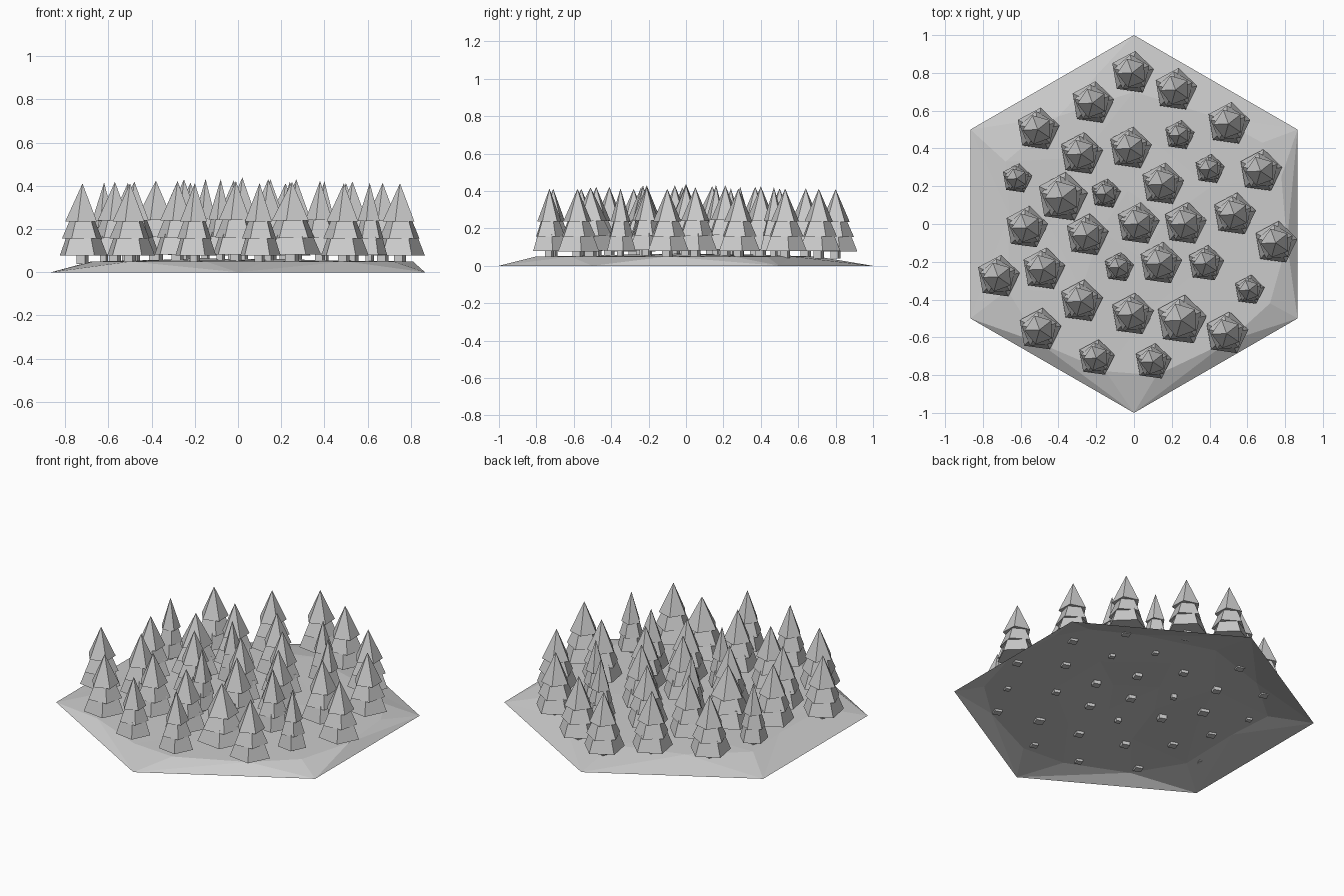
import bpy, bmesh
from math import sin, cos, radians, pi
from mathutils import Vector
from mathutils.geometry import delaunay_2d_cdt

if "Cube" in bpy.data.objects:
    bpy.data.objects.remove(bpy.data.objects["Cube"])


def finish(bm, name):
    mesh = bpy.data.meshes.new(name)
    bm.to_mesh(mesh)
    bm.free()
    ob = bpy.data.objects.new(name, mesh)
    bpy.context.collection.objects.link(ob)
    return ob


# Hexagonal ground: open shell, rim on z = 0, raised irregular plateau
rim = [(cos(radians(30 + 60 * i)), sin(radians(30 + 60 * i))) for i in range(6)]
plateau = [(0.78, 0.25), (0.81, -0.1), (0.72, -0.42), (0.5, -0.62), (0.12, -0.8),
           (-0.15, -0.78), (-0.5, -0.63), (-0.67, -0.35), (-0.66, 0.05),
           (-0.68, 0.33), (-0.4, 0.57), (0.0, 0.70), (0.42, 0.57), (0.68, 0.43)]
pts = [Vector(p) for p in rim + plateau]
heights = [0.0] * 6 + [0.05] * len(plateau)
for count, rad, z in ((7, 0.45, 0.055), (4, 0.18, 0.062)):
    for i in range(count):
        a = 2 * pi * i / count + rad
        pts.append(Vector((rad * cos(a), rad * sin(a))))
        heights.append(z + 0.005 * sin(3.7 * i))
edges = [(i, (i + 1) % 6) for i in range(6)]
verts, _, faces, origin, _, _ = delaunay_2d_cdt(pts, edges, [], 1, 1e-5)
bm = bmesh.new()
bv = [bm.verts.new((v.x, v.y, heights[o[0]])) for v, o in zip(verts, origin)]
for f in faces:
    bm.faces.new([bv[i] for i in f])
bmesh.ops.recalc_face_normals(bm, faces=bm.faces)
if sum(f.normal.z for f in bm.faces) < 0:
    bmesh.ops.reverse_faces(bm, faces=bm.faces)
finish(bm, "hex_ground")


def ring(bm, x, y, z, r, turn, sides):
    return [bm.verts.new((x + r * cos(turn + 2 * pi * i / sides),
                          y + r * sin(turn + 2 * pi * i / sides), z)) for i in range(sides)]


def frustum(bm, x, y, z0, z1, r0, r1, turn, sides=5):
    low = ring(bm, x, y, z0, r0, turn, sides)
    bm.faces.new(low[::-1])
    if r1 == 0:
        high = [bm.verts.new((x, y, z1))]
    else:
        high = ring(bm, x, y, z1, r1, turn, sides)
        bm.faces.new(high)
    for i in range(sides):
        j = (i + 1) % sides
        top = [high[0]] if r1 == 0 else [high[j], high[i]]
        bm.faces.new([low[i], low[j]] + top)


# Tree: square trunk and three stacked five-sided tiers
def tree(x, y, s, n):
    d = Vector((x, y)).length
    lift = 0.03 * max(0.0, 1 - d / 0.8)
    bm = bmesh.new()
    frustum(bm, x, y, 0.038, 0.10 + lift, 0.03 * s, 0.03 * s, radians(25), 4)
    for z0, z1, r0, r1, turn in ((0.077, 0.165, 0.117, 0.082, 82),
                                 (0.155, 0.245, 0.098, 0.058, 95),
                                 (0.235, 0.41, 0.08, 0.0, 110)):
        frustum(bm, x, y, z0 + lift * 0.5, z1 + lift, r0 * s, r1 * s, radians(turn))
    finish(bm, f"tree_{n:02d}")


# Tree positions by radius class
groves = {
    1.0: [(-0.01, 0.80), (0.22, 0.71), (-0.22, 0.64), (-0.51, 0.50), (0.50, 0.53),
          (-0.02, 0.40), (0.67, 0.28), (0.15, 0.21), (-0.57, -0.02), (0.02, 0.0),
          (0.27, 0.0), (0.53, 0.05), (-0.25, -0.06), (0.75, -0.10), (-0.72, -0.28),
          (-0.48, -0.24), (0.14, -0.21), (-0.28, -0.41), (-0.01, -0.48),
          (0.49, -0.58), (-0.50, -0.56), (-0.28, 0.37)],
    1.17: [(-0.38, 0.14), (0.25, -0.51)],
    0.85: [(0.38, -0.21), (-0.20, -0.71), (0.10, -0.73)],
    0.7: [(0.24, 0.47), (0.40, 0.29), (-0.15, 0.16), (-0.62, 0.24), (-0.08, -0.23),
          (0.61, -0.35)],
}
n = 0
for size, places in groves.items():
    for x, y in places:
        n += 1
        tree(x, y, size, n)
